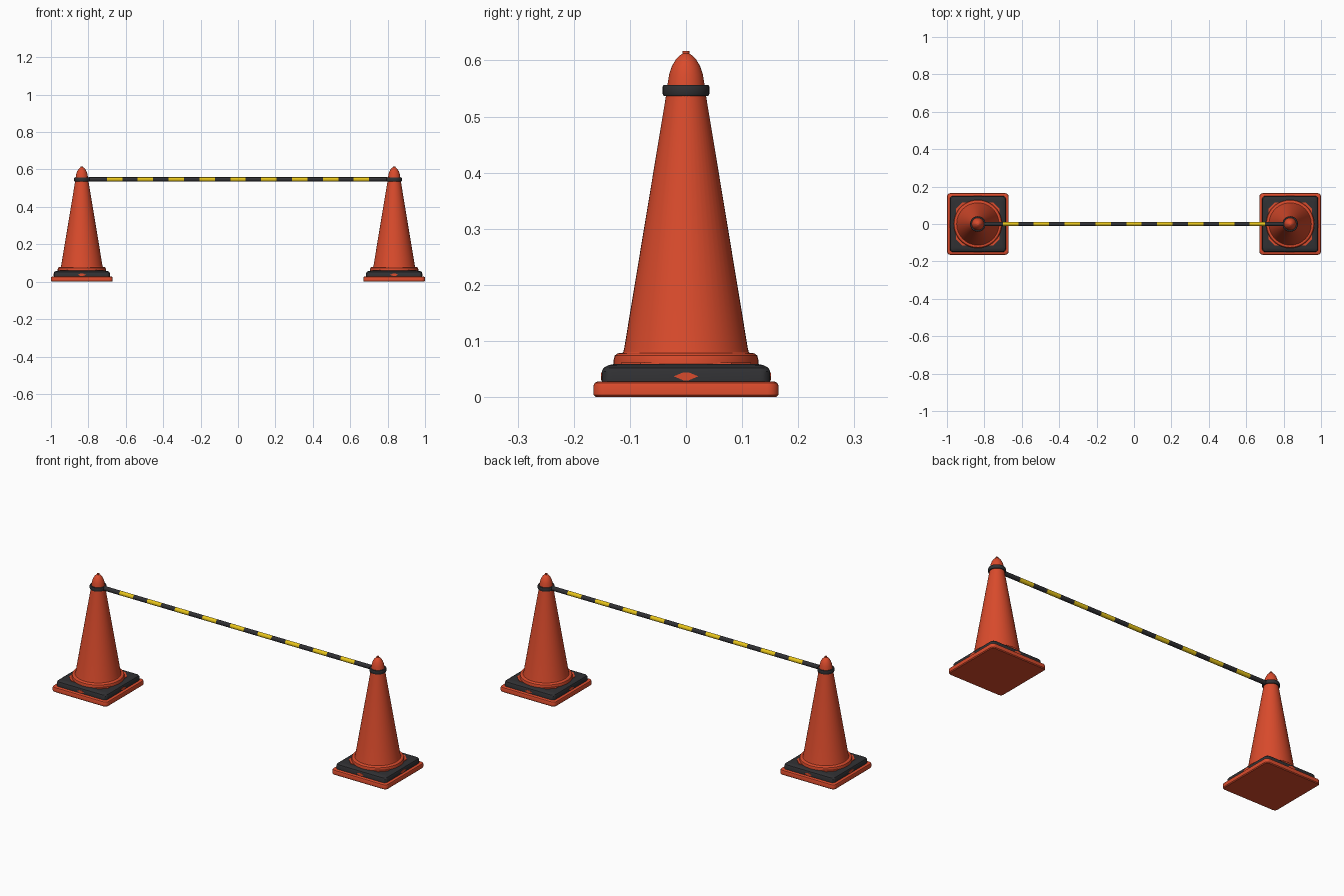
import bpy, bmesh
from math import sin, cos, pi, radians

if "Cube" in bpy.data.objects:
    bpy.data.objects.remove(bpy.data.objects["Cube"])


def material(name, color):
    m = bpy.data.materials.new(name)
    m.diffuse_color = (*color, 1)
    m.use_nodes = True
    m.node_tree.nodes["Principled BSDF"].inputs["Base Color"].default_value = m.diffuse_color
    return m


ORANGE = material("orange", (0.70, 0.07, 0.025))
BLACK = material("black", (0.03, 0.03, 0.033))
YELLOW = material("yellow", (0.80, 0.55, 0.01))


def finish(bm, name, mat, loc):
    bmesh.ops.recalc_face_normals(bm, faces=bm.faces)
    mesh = bpy.data.meshes.new(name)
    bm.to_mesh(mesh)
    bm.free()
    mesh.materials.append(mat)
    mesh.shade_smooth()
    mesh.set_sharp_from_angle(angle=radians(30))
    ob = bpy.data.objects.new(name, mesh)
    ob.location = loc
    bpy.context.collection.objects.link(ob)
    return ob


def loft(name, rings, mat, loc, closed=False):
    """Skin a stack of point rings; closed joins last to first, else caps."""
    bm = bmesh.new()
    loops = [[bm.verts.new(p) for p in r] for r in rings]
    n = len(loops[0])
    pairs = list(zip(loops, loops[1:]))
    if closed:
        pairs.append((loops[-1], loops[0]))
    else:
        bm.faces.new(loops[0])
        bm.faces.new(loops[-1])
    for a, b in pairs:
        for i in range(n):
            j = (i + 1) % n
            bm.faces.new((a[i], a[j], b[j], b[i]))
    return finish(bm, name, mat, loc)


def circle(r, z, n=48):
    return [(r * cos(2 * pi * i / n), r * sin(2 * pi * i / n), z) for i in range(n)]


def rounded_square(h, z, r, steps=5):
    pts = []
    for q, (sx, sy) in enumerate(((1, 1), (-1, 1), (-1, -1), (1, -1))):
        for k in range(steps + 1):
            a = pi / 2 * (q + k / steps)
            pts.append((sx * (h - r) + r * cos(a), sy * (h - r) + r * sin(a), z))
    return pts


def lathe(name, profile, mat, loc, closed=False):
    return loft(name, [circle(r, z) for r, z in profile], mat, loc, closed)


def square_stack(name, profile, mat, loc):
    return loft(name, [rounded_square(*p) for p in profile], mat, loc)


BAR_Z = 0.547
for side, s in (("left", -1), ("right", 1)):
    at = (0.835 * s, 0, 0)
    # square foot
    square_stack(side + "_base", [(0.161, 0, 0.016), (0.165, 0.004, 0.02),
                 (0.165, 0.020, 0.02), (0.163, 0.025, 0.018),
                 (0.157, 0.028, 0.014)], ORANGE, at)
    # rubber weight
    square_stack(side + "_weight", [(0.150, 0.026, 0.018), (0.150, 0.046, 0.018),
                 (0.147, 0.052, 0.018), (0.138, 0.057, 0.018),
                 (0.128, 0.059, 0.018)], BLACK, at)
    # clipped-square collar and round shoulder
    loft(side + "_collar", [rounded_square(0.116, z, 0.035, 1)
         for z in (0.03, 0.062)], ORANGE, at)
    lathe(side + "_shoulder", [(0.129, 0.03), (0.129, 0.066), (0.127, 0.074),
          (0.122, 0.078), (0.112, 0.079)], ORANGE, at)
    # tapered body, domed tip and nub
    lathe(side + "_cone", [(0.116, 0.076), (0.112, 0.080), (0.110, 0.088),
          (0.036, 0.535), (0.033, 0.557), (0.030, 0.575), (0.025, 0.590),
          (0.018, 0.602), (0.011, 0.609), (0.006, 0.612), (0.006, 0.617)],
          ORANGE, at)
    # bar hook ring
    lathe(side + "_ring", [(0.031, 0.537), (0.040, 0.537), (0.0415, 0.540),
          (0.0415, 0.553), (0.040, 0.556), (0.031, 0.556)], BLACK, at, True)
    # diamond studs showing through the weight
    for k in range(4):
        stud = loft(side + "_stud", [[(0.022, 0, z), (0.005, 0.007, z),
                    (-0.005, 0.007, z), (-0.022, 0, z), (-0.005, -0.007, z),
                    (0.005, -0.007, z)] for z in (0.140, 0.1515)], ORANGE,
                    (at[0], 0, 0.037))
        stud.rotation_euler = (pi / 2, 0, k * pi / 2)

# striped bar: alternating segments between the rings
half = 0.165 / 4
edges = [-0.798] + [half * (2 * k - 1) for k in range(-8, 10)] + [0.798]
for i, (a, b) in enumerate(zip(edges, edges[1:])):
    yellow = i % 2 == 1
    seg = loft("bar_yellow_stripe" if yellow else "bar_black_stripe",
               [circle(0.0115, z, 24) for z in (a, b)],
               YELLOW if yellow else BLACK, (0, 0, BAR_Z))
    seg.rotation_euler = (0, pi / 2, 0)
